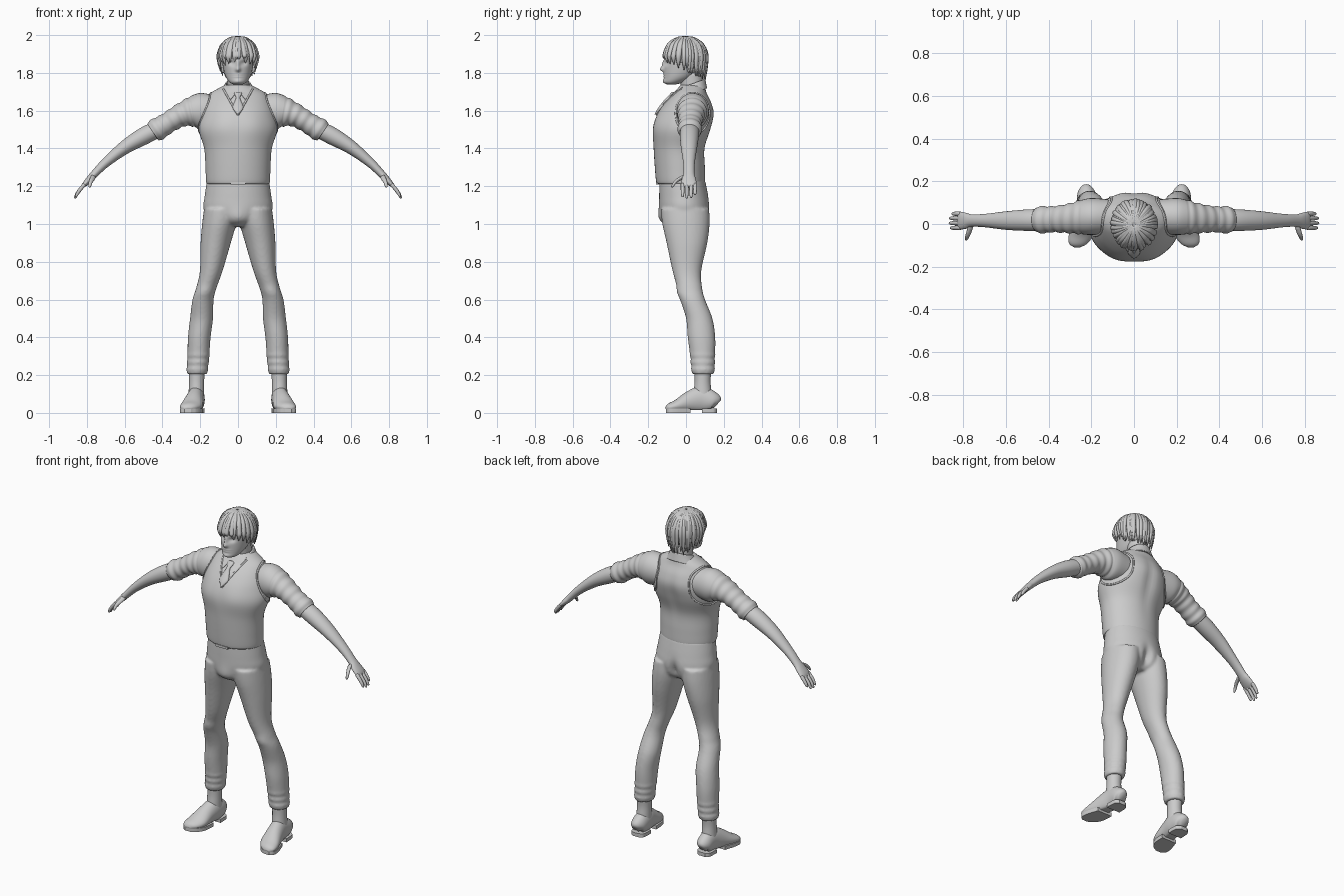
import bpy, bmesh, math, random
from mathutils import Vector
from mathutils.bvhtree import BVHTree

random.seed(4)
default = bpy.data.objects.get("Cube")
if default:
    bpy.data.objects.remove(default, do_unlink=True)

grey = bpy.data.materials.new("plain_grey")
grey.use_nodes = True
tone = (0.6, 0.6, 0.6, 1)
grey.diffuse_color = tone
grey.node_tree.nodes["Principled BSDF"].inputs["Base Color"].default_value = tone


def finish(name, bm, mirror=False, smooth=True):
    bmesh.ops.recalc_face_normals(bm, faces=bm.faces[:])
    for face in bm.faces:
        face.smooth = smooth
    mesh = bpy.data.meshes.new(name)
    bm.to_mesh(mesh)
    bm.free()
    mesh.materials.append(grey)
    obj = bpy.data.objects.new(name, mesh)
    bpy.context.collection.objects.link(obj)
    if mirror:
        mod = obj.modifiers.new("both_sides", "MIRROR")
        mod.use_mirror_merge = False
    return obj


def spline(rings, steps):
    """Catmull-Rom samples through the control rings."""
    pts = [Vector(r) for r in rings]
    pts = [pts[0] * 2 - pts[1]] + pts + [pts[-1] * 2 - pts[-2]]
    out = []
    for a, b, c, d in zip(pts, pts[1:], pts[2:], pts[3:]):
        for k in range(steps):
            t = k / steps
            out.append((b * 2 + (c - a) * t + (a * 2 - b * 5 + c * 4 - d) * t ** 2
                        + (b * 3 - a - c * 3 + d) * t ** 3) * 0.5)
    return out + [pts[-2]]


def loft(bm, rings, side=None, steps=5, sides=32, flip=1, fold=None, cap=True):
    """Skin ellipses (x, y, z, half a, half b); level unless a side axis is given."""
    samples = spline(rings, steps)
    centres = [Vector(s[:3]) for s in samples]
    loops = []
    for i, (s, c) in enumerate(zip(samples, centres)):
        u, v = Vector((1, 0, 0)), Vector((0, 1, 0))
        if side:
            v = Vector(side)
            along = centres[min(i + 1, len(centres) - 1)] - centres[max(i - 1, 0)]
            u = v.cross(along).normalized()
        k = fold(c) if fold else 1
        loop = []
        for j in range(sides):
            w = math.tau * j / sides
            p = c + (u * max(s[3], .001) * math.cos(w) + v * max(s[4], .001) * math.sin(w)) * k
            loop.append(bm.verts.new((p.x * flip, p.y, p.z)))
        loops.append(loop)
    for low, high in zip(loops, loops[1:]):
        for j in range(sides):
            n = (j + 1) % sides
            bm.faces.new((low[j], low[n], high[n], high[j]))
    if cap:
        bm.faces.new(loops[0])
        bm.faces.new(loops[-1])


def bump(bm, centre, size, push):
    """Soft sculpting push, applied on both sides."""
    for v in bm.verts:
        d = Vector((abs(v.co.x), v.co.y, v.co.z)) - Vector(centre)
        k = sum((d[i] / size[i]) ** 2 for i in range(3))
        v.co += Vector(push) * math.exp(-k)


def solid(name, rings, mirror=False, **options):
    bm = bmesh.new()
    loft(bm, rings, **options)
    return finish(name, bm, mirror)


def cord(name, points, radius, closed=False, mirror=True):
    curve = bpy.data.curves.new(name, "CURVE")
    curve.dimensions = "3D"
    curve.bevel_depth = radius
    line = curve.splines.new("POLY")
    line.points.add(len(points) - 1)
    for p, co in zip(line.points, points):
        p.co = (*co, 1)
    line.use_cyclic_u = closed
    curve.materials.append(grey)
    obj = bpy.data.objects.new(name, curve)
    bpy.context.collection.objects.link(obj)
    if mirror:
        obj.modifiers.new("both_sides", "MIRROR").use_mirror_merge = False


Y = (0, 1, 0)

# Trousers: hips and legs fused, with gathered cuffs
bm = bmesh.new()
loft(bm, [(0, -.02, 1.235, .164, .12), (0, -.012, 1.15, .176, .13), (0, -.006, 1.08, .182, .134),
          (0, -.005, 1.02, .14, .12), (0, -.005, .985, .07, .08)], sides=64)
leg = [(.09, -.005, 1.08, .09, .128), (.1, 0, 1, .09, .125), (.118, .005, .9, .08, .108),
       (.142, .005, .75, .06, .076), (.168, .02, .66, .054, .066), (.185, .035, .6, .056, .066),
       (.193, .07, .5, .061, .07), (.205, .082, .4, .06, .073), (.21, .088, .3, .058, .066),
       (.217, .09, .205, .056, .06)]
for flip in (1, -1):
    loft(bm, leg, flip=flip, steps=12,
         fold=lambda c: 1 + .05 * math.sin(c.z * 170) * (c.z < .31))
bump(bm, (0, -.13, 1.03), (.05, .05, .05), (0, -.014, 0))
bump(bm, (0, .13, 1.04), (.025, .06, .06), (0, -.03, 0))
bump(bm, (.185, -.03, .64), (.05, .04, .03), (0, -.008, 0))
trousers = finish("trousers", bm)
remesh = trousers.modifiers.new("fuse", "REMESH")
remesh.mode = "VOXEL"
remesh.voxel_size = .008
remesh.use_smooth_shade = True
soften = trousers.modifiers.new("soften", "SMOOTH")
soften.iterations = 5

# Vest
bm = bmesh.new()
loft(bm, [(0, -.026, 1.212, .162, .124), (0, -.028, 1.225, .169, .13), (0, -.032, 1.3, .172, .133),
          (0, -.035, 1.4, .179, .136), (0, -.02, 1.5, .208, .153), (0, 0, 1.58, .196, .151),
          (0, .012, 1.64, .175, .126), (0, .022, 1.69, .148, .09), (0, .03, 1.72, .1, .072),
          (0, .032, 1.735, .07, .06)], sides=64)
bump(bm, (.08, -.15, 1.52), (.07, .06, .07), (0, -.008, 0))
bump(bm, (0, .15, 1.5), (.03, .06, .15), (0, -.012, 0))
surface = BVHTree.FromBMesh(bm)
finish("vest", bm)


def front(x, z, lift=.003):
    hit = surface.ray_cast(Vector((x, -1, z)), Vector(Y))[0]
    return (x, hit.y - lift, z) if hit else (x, 0, z)


# Vest trims: armhole edges, neckline and waist clasp
hole = []
for i in range(40):
    w = math.tau * i / 40
    y, z = .035 + .09 * math.cos(w), 1.585 + .11 * math.sin(w)
    hit = surface.ray_cast(Vector((1, y, z)), Vector((-1, 0, 0)))[0]
    if hit:
        hole.append(hit)
cord("armhole_edge", hole, .005, closed=True)
cord("neckline_edge", [front(.078 * k / 10, 1.575 + .14 * k / 10, 0) for k in range(11)], .005)
bm = bmesh.new()
bmesh.ops.create_cube(bm, size=1)
for v in bm.verts:
    v.co = (v.co.x * .08, v.co.y * .02 - .15, v.co.z * .014 + 1.215)
finish("waist_clasp", bm, smooth=False)

# Tie following the chest
tie = [(z, w) for z, w in ((1.7, .014), (1.69, .02), (1.672, .012), (1.66, .013), (1.615, .028), (1.58, .003))]
solid("tie", [(0, front(0, z)[1], z, w, .012) for z, w in tie], sides=16)

# Neck and collar
solid("neck", [(0, .035, 1.66, .062, .062), (0, .033, 1.72, .055, .06), (0, .025, 1.8, .055, .06)])
bm = bmesh.new()
loft(bm, [(0, .03, 1.69, .098, .082), (0, .03, 1.715, .082, .077), (0, .032, 1.742, .068, .07)],
     cap=False, sides=48)
for v in bm.verts:
    v.co.z += .35 * (v.co.y - .03)
collar = finish("shirt_collar", bm)
collar.modifiers.new("cloth", "SOLIDIFY").thickness = .008
bm = bmesh.new()
flap = [(.006, -.062, 1.7), (.07, -.02, 1.725), (.066, -.055, 1.695), (.04, -.1, 1.658)]
bm.faces.new([bm.verts.new(p) for p in flap])
flap = finish("collar_flap", bm, mirror=True, smooth=False)
flap.modifiers.new("cloth", "SOLIDIFY").thickness = .01

# Rolled sleeves
solid("sleeve", [(.12, .035, 1.595, .085, .08), (.2, .035, 1.597, .096, .086), (.25, .032, 1.592, .078, .079),
                 (.31, .026, 1.572, .06, .068), (.38, .022, 1.53, .055, .06), (.42, .02, 1.506, .06, .063),
                 (.45, .02, 1.486, .056, .06)], mirror=True, side=Y, steps=10,
      fold=lambda c: 1 + .04 * math.sin(c.x * 150) * (c.x > .24))

# Forearm, palm, fingers and thumb
bm = bmesh.new()
loft(bm, [(.42, .02, 1.505, .044, .05), (.5, .018, 1.465, .046, .05), (.6, .016, 1.405, .036, .043),
          (.7, .016, 1.325, .025, .031), (.76, .016, 1.265, .02, .029), (.785, .015, 1.238, .018, .037),
          (.812, .016, 1.21, .013, .041), (.824, .016, 1.195, .006, .036)], side=Y)
for y, reach in ((-.018, .9), (.004, 1), (.027, .96), (.048, .75)):
    path = ((0, 0, .01), (.022, -.025, .01), (.04, -.05, .009), (.05, -.071, .006), (.051, -.075, .001))
    loft(bm, [(.812 + dx * reach, y, 1.21 + dz * reach, r, r) for dx, dz, r in path], side=Y, sides=12)
loft(bm, [(.762, -.005, 1.255, .013, .016), (.772, -.035, 1.238, .013, .015), (.781, -.058, 1.22, .01, .01),
          (.785, -.071, 1.2, .007, .007), (.786, -.074, 1.192, .001, .001)], side=Y, sides=12)
finish("forearm_and_hand", bm, mirror=True)

# Shoes with sole and heel
foot = [(.225, .165, .045, .028, .02), (.222, .145, .06, .05, .042), (.222, .085, .07, .07, .046),
        (.232, .025, .06, .058, .05), (.246, -.045, .038, .034, .058), (.26, -.088, .028, .022, .045),
        (.266, -.107, .02, .008, .018)]
bm = bmesh.new()
loft(bm, foot, side=(1, 0, 0))
for v in bm.verts:
    v.co.z = max(v.co.z, .014)
loft(bm, [(.222, .09, .06, .044, .05), (.22, .088, .12, .041, .046), (.219, .088, .17, .04, .042),
          (.218, .09, .23, .042, .045)])
finish("shoe", bm, mirror=True)
for name, part in (("sole", foot[3:]), ("heel", foot[:3])):
    bm = bmesh.new()
    loft(bm, [(x, y, .014, .014, w) for x, y, z, h, w in part], side=(1, 0, 0))
    for v in bm.verts:
        v.co.z = 0 if v.co.z < .014 else .022
    finish(name, bm, mirror=True, smooth=False)

# Head with sculpted face
bm = bmesh.new()
loft(bm, [(0, -.078, 1.738, .022, .02), (0, -.064, 1.75, .045, .052), (0, -.036, 1.78, .065, .08),
          (0, -.01, 1.83, .079, .106), (0, 0, 1.88, .085, .113), (0, 0, 1.93, .085, .105),
          (0, 0, 1.97, .06, .075), (0, 0, 1.985, .03, .04)], sides=96, steps=9)
bump(bm, (.032, -.11, 1.852), (.018, .04, .013), (0, .012, 0))
bump(bm, (0, -.11, 1.843), (.009, .04, .025), (0, -.012, 0))
bump(bm, (0, -.12, 1.818), (.013, .04, .012), (0, -.018, 0))
bump(bm, (0, -.11, 1.785), (.024, .04, .008), (0, -.006, 0))
bump(bm, (0, -.11, 1.785), (.026, .04, .0025), (0, .006, 0))
bump(bm, (0, -.11, 1.755), (.02, .04, .012), (0, -.006, 0))
finish("head", bm)
solid("ear", [(.078, .018, 1.8, .003, .005), (.082, .02, 1.815, .01, .014), (.086, .024, 1.85, .012, .022),
              (.084, .024, 1.87, .003, .005)], mirror=True, sides=16)


# Hair: a cap under locks combed down from the crown
def hem(facing):
    return 1.82 + .05 * facing


middle = Vector((0, -.004, 1.884))
bm = bmesh.new()
bmesh.ops.create_uvsphere(bm, u_segments=48, v_segments=32, radius=1)
low = [v for v in bm.verts if middle.z + v.co.z * .107 < hem(-v.co.y) + .02]
bmesh.ops.delete(bm, geom=low, context="VERTS")
for v in bm.verts:
    v.co = middle + Vector((v.co.x * .1, v.co.y * .113, v.co.z * .107))
finish("hair_cap", bm)

bm = bmesh.new()
count = 46
for i in range(count):
    a = math.tau * i / count
    puff = random.uniform(.97, 1.03)
    sway = random.uniform(-.08, .08)
    tip = hem(math.cos(a)) + random.uniform(-.015, .012)
    lock = []
    for turn, width, thick in ((.06, .003, .004), (.4, .008, .007), (.9, .012, .009), (1.45, .013, .009)):
        d = a + sway * turn
        reach = math.sin(turn) * puff
        lock.append((.102 * reach * math.sin(d), middle.y - .114 * reach * math.cos(d),
                     middle.z + .107 * math.cos(turn), thick, width))
    x, y, z = lock[-1][:3]
    lock.append((x * .98, y * .99, (z + tip) / 2, .007, .01))
    lock.append((x * .9, y * .94, tip, .001, .002))
    loft(bm, lock, side=(math.cos(a), math.sin(a), 0), sides=8, steps=4)
finish("hair_locks", bm)
